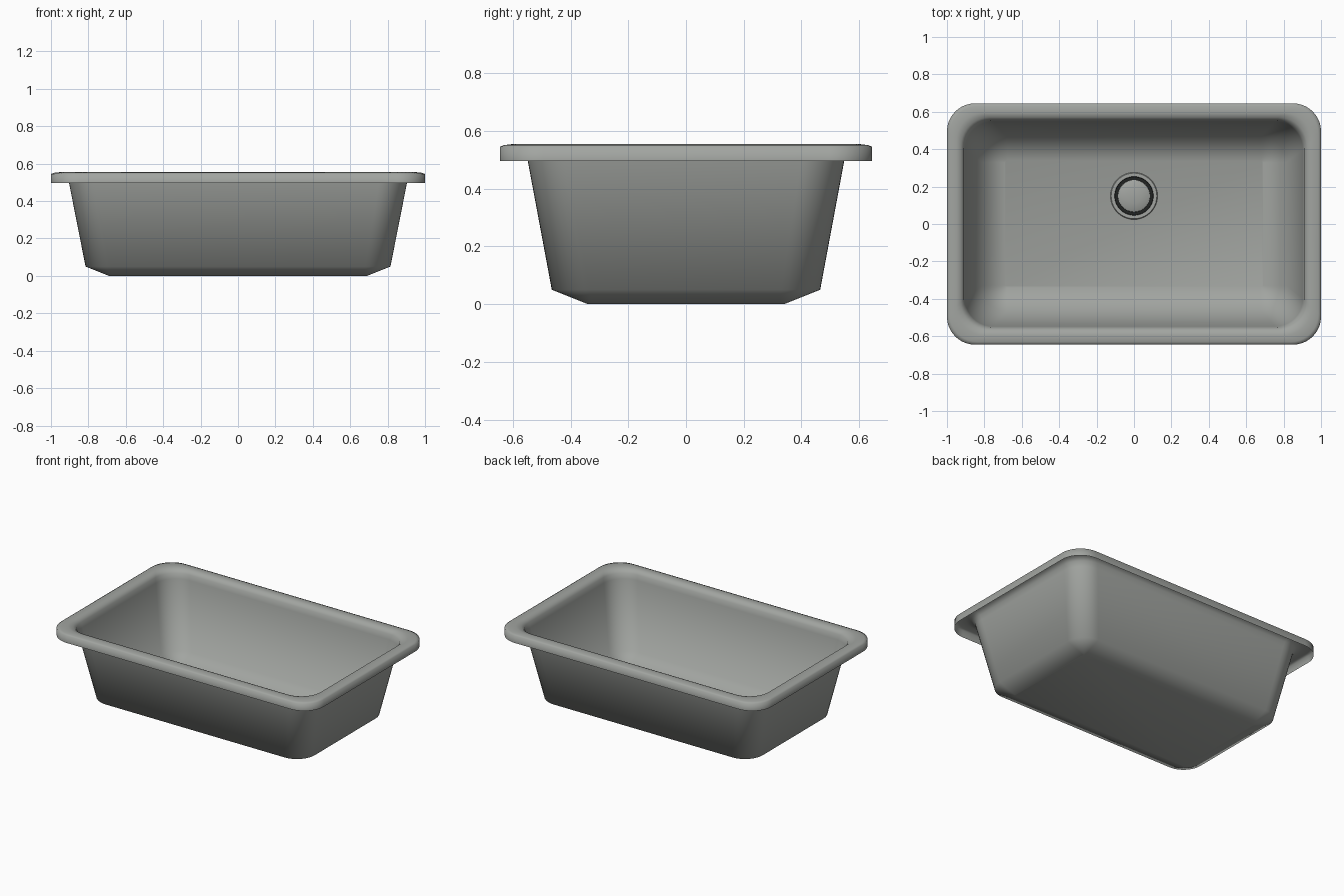
import bpy, bmesh, math

if "Cube" in bpy.data.objects:
    bpy.data.objects.remove(bpy.data.objects["Cube"])


def material(name, rgb):
    m = bpy.data.materials.new(name)
    m.diffuse_color = (*rgb, 1)
    m.use_nodes = True
    m.node_tree.nodes["Principled BSDF"].inputs["Base Color"].default_value = m.diffuse_color
    return m


grey = material("stone grey", (0.36, 0.375, 0.355))
dark = material("drain gap dark", (0.015, 0.017, 0.016))


def rounded_rect(hx, hy, r, z, n=10):
    pts = []
    for q, (sx, sy) in enumerate([(1, 1), (-1, 1), (-1, -1), (1, -1)]):
        for i in range(n + 1):
            a = math.pi / 2 * (q + i / n)
            pts.append((sx * (hx - r) + r * math.cos(a), sy * (hy - r) + r * math.sin(a), z))
    return pts


def circle(r, z, cy, n=40):
    return [(r * math.cos(2 * math.pi * i / n), cy + r * math.sin(2 * math.pi * i / n), z)
            for i in range(n)]


def loft(name, loops, mats, dark_bands=(), angle=40):
    """Skin stacked loops into one sheet and cap the last loop."""
    bm = bmesh.new()
    rings = [[bm.verts.new(p) for p in lp] for lp in loops]
    n = len(rings[0])
    for k, (a, b) in enumerate(zip(rings, rings[1:])):
        for i in range(n):
            j = (i + 1) % n
            f = bm.faces.new((a[i], a[j], b[j], b[i]))
            f.material_index = 1 if k in dark_bands else 0
    bm.faces.new(rings[-1])
    mesh = bpy.data.meshes.new(name)
    bm.to_mesh(mesh)
    bm.free()
    ob = bpy.data.objects.new(name, mesh)
    bpy.context.collection.objects.link(ob)
    for m in mats:
        mesh.materials.append(m)
    bpy.context.view_layer.objects.active = ob
    ob.select_set(True)
    bpy.ops.object.shade_smooth_by_angle(angle=math.radians(angle))
    ob.select_set(False)
    return ob


# Basin: thin sheet from the hanging lip, over the rim, down the walls to the floor
basin_profile = [  # half x, half y, corner radius, z
    (1.0, 0.645, 0.15, 0.496),
    (1.0, 0.645, 0.15, 0.545),
    (0.985, 0.63, 0.15, 0.551),
    (0.95, 0.595, 0.15, 0.555),
    (0.925, 0.57, 0.15, 0.548),
    (0.91, 0.555, 0.15, 0.53),
    (0.903, 0.548, 0.15, 0.495),
    (0.815, 0.465, 0.135, 0.05),
    (0.69, 0.34, 0.012, 0.0),
]
loft("basin", [rounded_rect(*p) for p in basin_profile], [grey], angle=80)

# Drain: flange ring, dark gap and slightly domed plug resting on the floor
drain_profile = [  # radius, z
    (0.126, 0.001), (0.122, 0.006), (0.104, 0.006),
    (0.102, 0.003), (0.086, 0.003),
    (0.085, 0.008), (0.07, 0.014), (0.04, 0.019), (0.01, 0.021),
]
loft("drain", [circle(r, z, 0.15) for r, z in drain_profile], [grey, dark], dark_bands=(2, 3))
